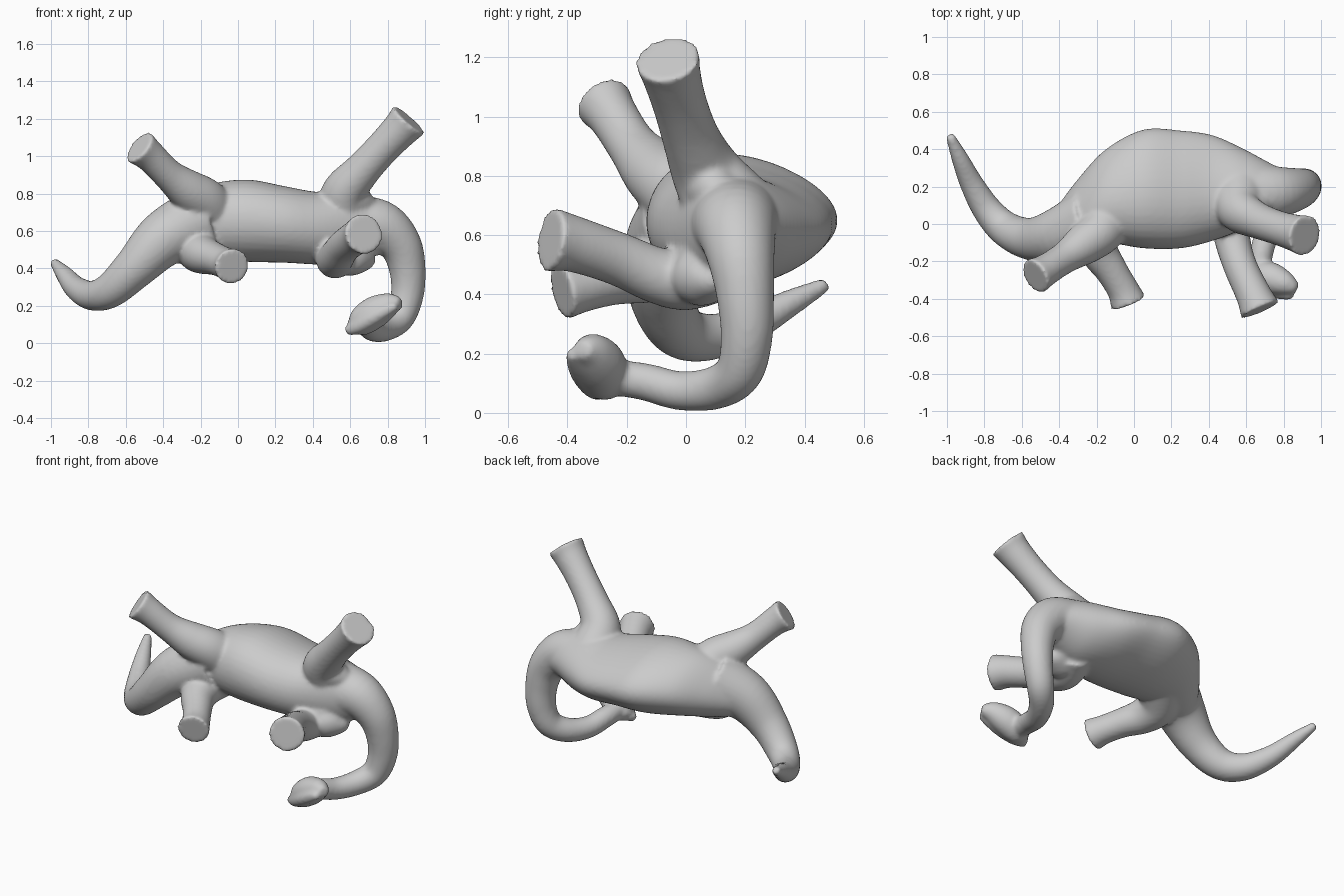
import bpy, bmesh, math
from mathutils import Vector

bm = bmesh.new()
SIDES = 28


def spline(pts, steps=6):
    """Catmull-Rom interpolation of tuples of any length."""
    out = []
    for i in range(len(pts) - 1):
        a, b = pts[max(i - 1, 0)], pts[i]
        c, d = pts[i + 1], pts[min(i + 2, len(pts) - 1)]
        for s in range(steps):
            t = s / steps
            out.append([0.5 * (2 * q + (r - p) * t + (2 * p - 5 * q + 4 * r - w) * t * t
                               + (3 * q - p - 3 * r + w) * t ** 3)
                        for p, q, r, w in zip(a, b, c, d)])
    return out + [list(pts[-1])]


def skin(rings):
    """Bridge rings of points into a closed surface."""
    loops = [[bm.verts.new(p) for p in ring] for ring in rings]
    n = len(loops[0])
    for a, b in zip(loops, loops[1:]):
        for i in range(n):
            bm.faces.new((a[i], a[(i + 1) % n], b[(i + 1) % n], b[i]))
    bm.faces.new(loops[0][::-1])
    bm.faces.new(loops[-1])


def tube(pts):
    """Tapered round limb through (x, y, z, radius) points."""
    path = spline(pts)
    centres = [Vector(p[:3]) for p in path]
    rings, side = [], None
    for i, c in enumerate(centres):
        d = (centres[min(i + 1, len(path) - 1)] - centres[max(i - 1, 0)]).normalized()
        side = d.orthogonal() if side is None else side - d * side.dot(d)
        side.normalize()
        up = d.cross(side)
        rings.append([c + path[i][3] * (side * math.cos(k * math.tau / SIDES)
                                        + up * math.sin(k * math.tau / SIDES))
                      for k in range(SIDES)])
    skin(rings)


# Torso lying on its side: (x, belly y, back y, centre z, half thickness)
torso = [(-0.42, -0.15, 0.08, 0.56, 0.11), (-0.30, -0.12, 0.24, 0.61, 0.16),
         (-0.15, -0.10, 0.40, 0.65, 0.195), (0.05, -0.13, 0.505, 0.655, 0.215),
         (0.25, -0.13, 0.50, 0.635, 0.20), (0.42, -0.09, 0.475, 0.615, 0.19),
         (0.58, -0.03, 0.405, 0.615, 0.19), (0.72, 0.03, 0.33, 0.62, 0.155),
         (0.84, 0.10, 0.27, 0.59, 0.09)]
rings = []
for x, lo, hi, cz, hz in spline(torso):
    ring = []
    for k in range(40):
        a = k * math.tau / 40
        pinch = 1 - 0.22 * math.cos(a)      # narrower toward the spine ridge
        ring.append(Vector((x, (lo + hi) / 2 + (hi - lo) / 2 * math.cos(a),
                            cz + hz * pinch * math.sin(a))))
    rings.append(ring)
skin(rings)

# Neck
tube([(0.60, 0.17, 0.63, 0.17), (0.76, 0.17, 0.625, 0.14), (0.865, 0.185, 0.53, 0.115),
      (0.905, 0.20, 0.40, 0.098), (0.905, 0.205, 0.26, 0.088), (0.865, 0.18, 0.14, 0.08),
      (0.79, 0.10, 0.085, 0.073), (0.725, -0.02, 0.075, 0.066),
      (0.685, -0.14, 0.105, 0.063), (0.67, -0.25, 0.12, 0.06)])
# Skull and lower jaw
tube([(0.60, -0.25, 0.085, 0.03), (0.65, -0.27, 0.11, 0.075), (0.73, -0.29, 0.165, 0.086),
      (0.81, -0.32, 0.205, 0.065), (0.87, -0.35, 0.215, 0.03)])
tube([(0.58, -0.285, 0.065, 0.025), (0.64, -0.31, 0.09, 0.043), (0.72, -0.345, 0.135, 0.045),
      (0.80, -0.37, 0.18, 0.036), (0.85, -0.39, 0.20, 0.018)])
# Tail
tube([(-0.22, 0.02, 0.65, 0.18), (-0.40, -0.06, 0.555, 0.15), (-0.55, -0.08, 0.405, 0.115),
      (-0.68, -0.03, 0.285, 0.095), (-0.78, 0.07, 0.255, 0.08), (-0.865, 0.21, 0.295, 0.064),
      (-0.93, 0.35, 0.37, 0.046), (-0.985, 0.475, 0.435, 0.024)])
# Legs: body joint, knee, ankle, foot
legs = [
    # upper foreleg
    [(0.56, 0.14, 0.70, 0.15), (0.57, 0.07, 0.81, 0.12), (0.66, 0.02, 0.92, 0.098),
     (0.77, -0.02, 1.04, 0.092), (0.87, -0.05, 1.145, 0.1), (0.915, -0.062, 1.195, 0.112)],
    # upper hind leg
    [(-0.14, 0.05, 0.68, 0.15), (-0.18, -0.04, 0.76, 0.125), (-0.27, -0.11, 0.82, 0.11),
     (-0.37, -0.18, 0.90, 0.085), (-0.47, -0.245, 1.0, 0.085), (-0.53, -0.28, 1.05, 0.1)],
    # lower foreleg
    [(0.56, 0.10, 0.51, 0.14), (0.52, 0.0, 0.45, 0.105), (0.53, -0.10, 0.465, 0.095),
     (0.57, -0.23, 0.52, 0.09), (0.64, -0.38, 0.57, 0.095), (0.675, -0.46, 0.585, 0.11)],
    # lower hind leg
    [(-0.15, 0.08, 0.58, 0.15), (-0.21, -0.03, 0.51, 0.125), (-0.19, -0.14, 0.475, 0.105),
     (-0.12, -0.25, 0.45, 0.087), (-0.06, -0.35, 0.425, 0.085), (-0.03, -0.42, 0.41, 0.098)],
]
for leg in legs:
    tube(leg)
# Shoulder and chest swellings
tube([(0.46, 0.05, 0.76, 0.04), (0.53, 0.06, 0.78, 0.09), (0.63, 0.09, 0.76, 0.09),
      (0.71, 0.12, 0.72, 0.05)])
tube([(0.50, 0.02, 0.46, 0.06), (0.60, 0.05, 0.46, 0.1), (0.68, 0.09, 0.46, 0.07),
      (0.71, 0.11, 0.48, 0.03)])

bmesh.ops.recalc_face_normals(bm, faces=bm.faces)
mesh = bpy.data.meshes.new("dinosaur_body")
bm.to_mesh(mesh)
bm.free()
body = bpy.data.objects.new("dinosaur_body", mesh)
bpy.context.collection.objects.link(body)

# Fuse all parts into one sculpted skin
remesh = body.modifiers.new("fuse", 'REMESH')
remesh.mode = 'VOXEL'
remesh.voxel_size = 0.012
remesh.use_smooth_shade = True
smooth = body.modifiers.new("soften", 'SMOOTH')
smooth.factor = 0.5
smooth.iterations = 7
